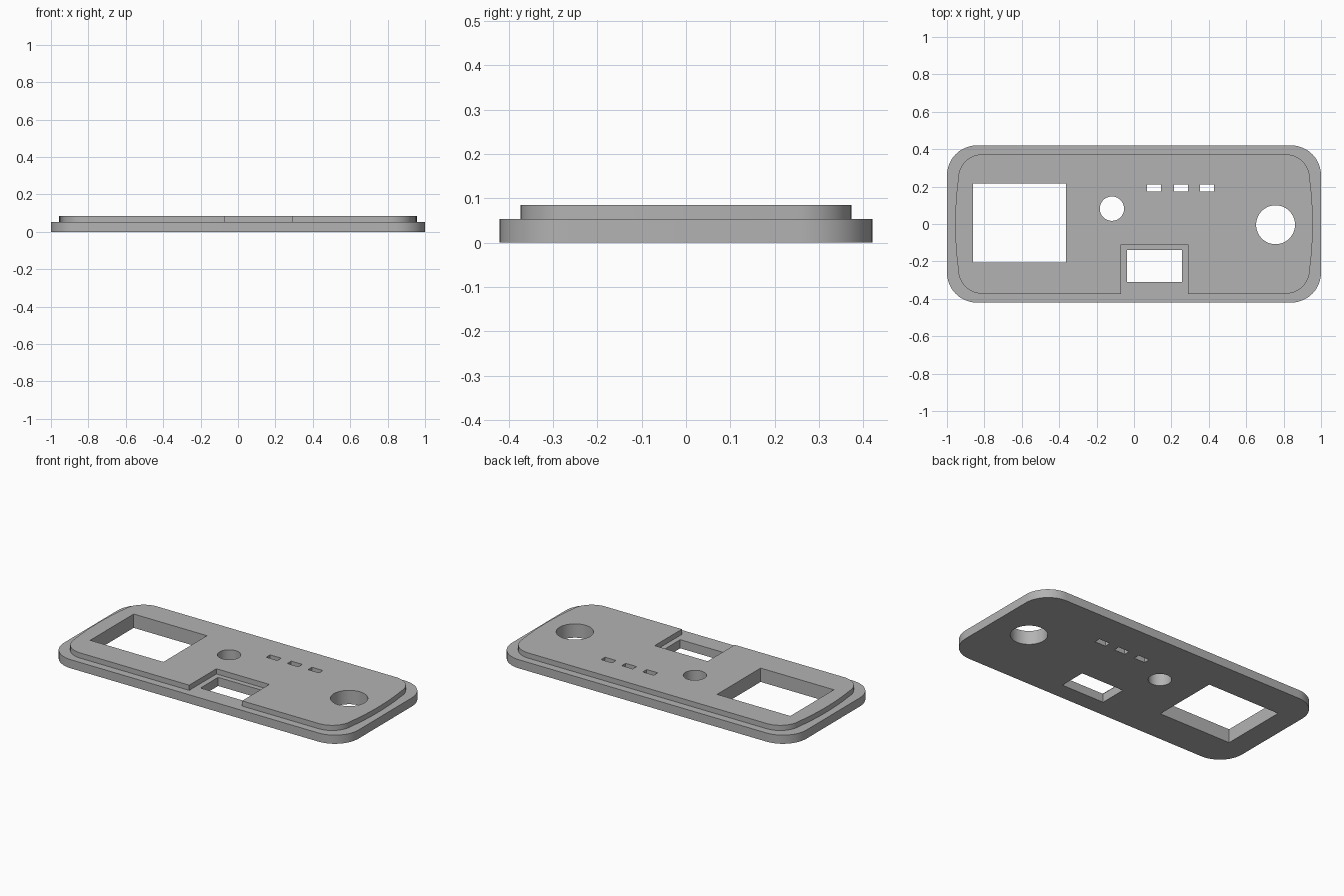
import bpy, bmesh
from math import sin, cos, pi

if "Cube" in bpy.data.objects:
    bpy.data.objects.remove(bpy.data.objects["Cube"], do_unlink=True)

BASE_TOP, LIP_TOP = 0.053, 0.085

grey = bpy.data.materials.new("plain_grey")
grey.use_nodes = True
grey.diffuse_color = (0.45, 0.45, 0.45, 1)
grey.node_tree.nodes["Principled BSDF"].inputs["Base Color"].default_value = grey.diffuse_color


def prism(name, outline, z0, z1):
    """Extrude a counter-clockwise outline from z0 to z1."""
    bm = bmesh.new()
    face = bm.faces.new([bm.verts.new((x, y, z0)) for x, y in outline])
    top = bmesh.ops.extrude_face_region(bm, geom=[face])["geom"]
    for v in top:
        if isinstance(v, bmesh.types.BMVert):
            v.co.z = z1
    bmesh.ops.recalc_face_normals(bm, faces=bm.faces)
    mesh = bpy.data.meshes.new(name)
    bm.to_mesh(mesh)
    bm.free()
    mesh.materials.append(grey)
    obj = bpy.data.objects.new(name, mesh)
    bpy.context.collection.objects.link(obj)
    return obj


def rounded(hx, hy, r, bulge=0.0, steps=12):
    """Rounded rectangle whose short ends bow outward by bulge."""
    pts = []
    for q, (sx, sy) in enumerate([(1, 1), (-1, 1), (-1, -1), (1, -1)]):
        for i in range(steps + 1):
            a = (q + i / steps) * pi / 2
            pts.append((sx * (hx - r) + r * cos(a), sy * (hy - r) + r * sin(a)))
        if bulge and q in (1, 3):
            for i in range(1, 8):
                t = 1 - i / 4
                pts.append((sx * (hx + bulge * (1 - t * t)), sy * t * (hy - r)))
    return pts


def rect(x0, x1, y0, y1):
    return [(x0, y0), (x1, y0), (x1, y1), (x0, y1)]


def circle(x, y, r, n=64):
    return [(x + r * cos(2 * pi * i / n), y + r * sin(2 * pi * i / n)) for i in range(n)]


def combine(target, tool, operation):
    """Apply a boolean and discard the tool object."""
    tool.hide_render = True
    mod = target.modifiers.new("combine", 'BOOLEAN')
    mod.object, mod.operation, mod.solver = tool, operation, 'EXACT'
    bpy.context.view_layer.objects.active = target
    bpy.ops.object.modifier_apply(modifier=mod.name)
    bpy.data.objects.remove(tool, do_unlink=True)


# Base plate and raised lip
panel = prism("face_panel", rounded(1.0, 0.42, 0.16), 0, BASE_TOP)
lip = prism("raised_lip", rounded(0.94, 0.373, 0.13, bulge=0.016), BASE_TOP / 2, LIP_TOP)

# Front notch in the lip only
combine(lip, prism("notch_cutter", rect(-0.07, 0.289, -0.6, -0.109), -0.1, 0.2), 'DIFFERENCE')
combine(panel, lip, 'UNION')

# Through openings: screen, port, small button, large knob, three indicator slots
openings = [
    rect(-0.86, -0.363, -0.205, 0.217),
    rect(-0.037, 0.257, -0.311, -0.14),
    circle(-0.118, 0.082, 0.065),
    circle(0.757, -0.004, 0.104),
]
openings += [rect(x, x + 0.075, 0.174, 0.212) for x in (0.07, 0.213, 0.353)]
for outline in openings:
    combine(panel, prism("opening_cutter", outline, -0.1, 0.2), 'DIFFERENCE')

# Smooth the rounded walls, keep the rims sharp
bpy.ops.object.select_all(action='DESELECT')
panel.select_set(True)
bpy.context.view_layer.objects.active = panel
bpy.ops.object.shade_smooth_by_angle(angle=pi / 6)
